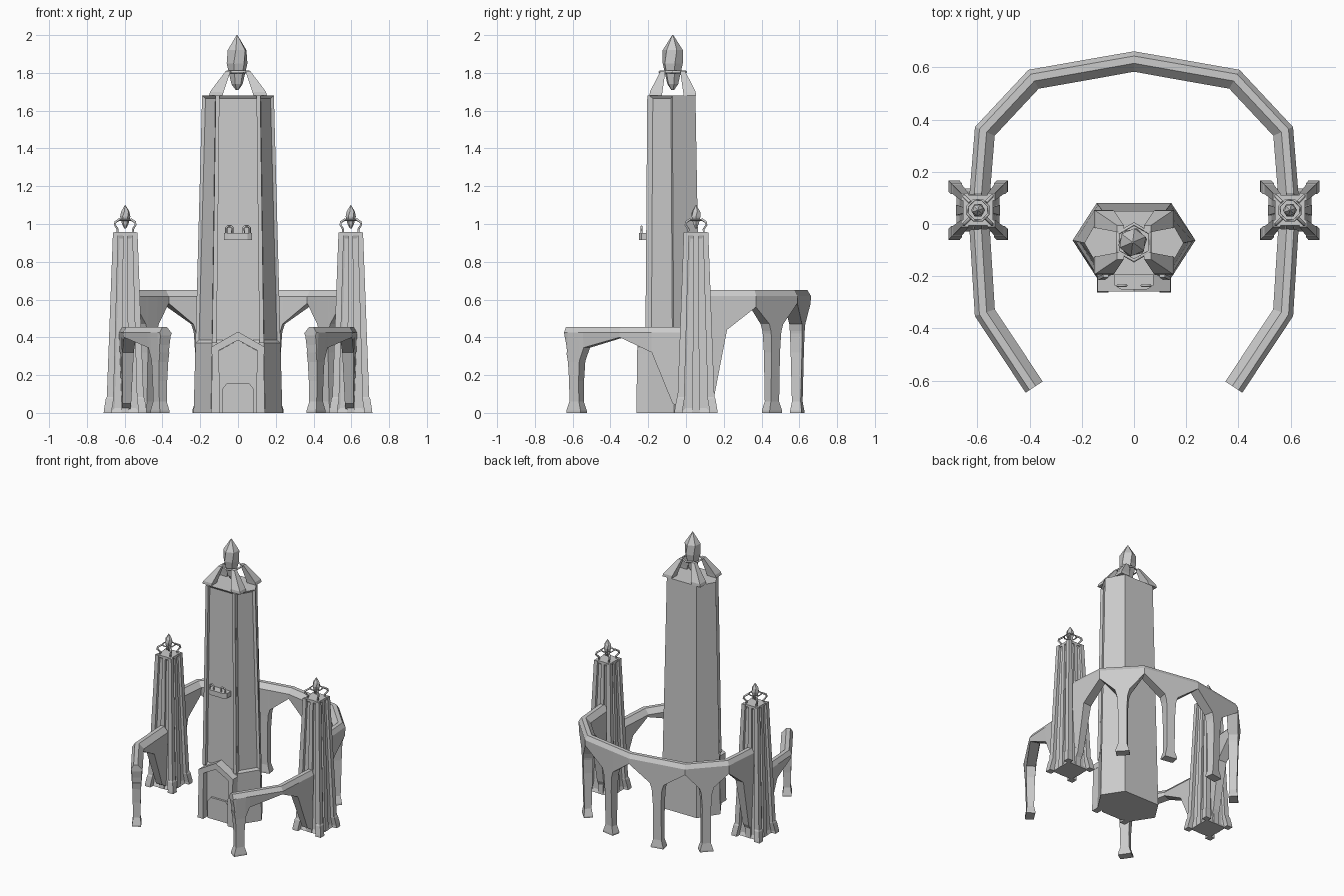
import bpy, bmesh, math
from mathutils import Vector

if "Cube" in bpy.data.objects:
    bpy.data.objects.remove(bpy.data.objects["Cube"])

def make(name, verts, faces):
    me = bpy.data.meshes.new(name)
    me.from_pydata([tuple(v) for v in verts], [], faces)
    bm = bmesh.new(); bm.from_mesh(me)
    bmesh.ops.recalc_face_normals(bm, faces=bm.faces)
    bm.to_mesh(me); bm.free()
    ob = bpy.data.objects.new(name, me)
    bpy.context.collection.objects.link(ob)
    return ob

def loft(name, rings):
    """Skin a list of equal-length point rings and cap both ends."""
    n = len(rings[0])
    verts = [p for r in rings for p in r]
    faces = [(k*n+i, k*n+(i+1) % n, (k+1)*n+(i+1) % n, (k+1)*n+i)
             for k in range(len(rings)-1) for i in range(n)]
    faces += [tuple(range(n)), tuple(range((len(rings)-1)*n, len(rings)*n))]
    return make(name, verts, faces)

def rect(cx, cy, hx, hy, z, u=Vector((1, 0)), v=Vector((0, 1))):
    c = Vector((cx, cy))
    return [(*(c + u*hx*a + v*hy*b), z) for a, b in ((-1, -1), (1, -1), (1, 1), (-1, 1))]

def ngon(cx, cy, r, z, n=6, rot=0.0):
    return [(cx + r*math.cos(rot+2*math.pi*i/n), cy + r*math.sin(rot+2*math.pi*i/n), z)
            for i in range(n)]

def box(name, x0, x1, y0, y1, z0, z1):
    return loft(name, [rect((x0+x1)/2, (y0+y1)/2, (x1-x0)/2, (y1-y0)/2, z) for z in (z0, z1)])

def extrude_y(name, outline, y0, y1):
    return loft(name, [[(x, y, z) for x, z in outline] for y in (y0, y1)])

def tube(name, pts, r, closed=False):
    cu = bpy.data.curves.new(name, 'CURVE')
    cu.dimensions = '3D'; cu.bevel_depth = r; cu.bevel_resolution = 0; cu.use_fill_caps = True
    sp = cu.splines.new('POLY'); sp.points.add(len(pts)-1); sp.use_cyclic_u = closed
    for p, q in zip(sp.points, pts):
        p.co = (*q, 1)
    ob = bpy.data.objects.new(name, cu)
    bpy.context.collection.objects.link(ob)

def inset(ob, test, thickness, depth):
    bm = bmesh.new(); bm.from_mesh(ob.data)
    bm.normal_update()
    bmesh.ops.inset_individual(bm, faces=[f for f in bm.faces if test(f)],
                               thickness=thickness, depth=-depth)
    bm.to_mesh(ob.data); bm.free()

# Main hexagonal tower with sunken panels on its three front faces
def hexring(side, half, front, back, z):
    m = (front+back)/2
    return [(-side, m, z), (-half, front, z), (half, front, z),
            (side, m, z), (half, back, z), (-half, back, z)]
tower = loft("main_tower", [hexring(.235, .143, -.205, .08, 0), hexring(.225, .138, -.203, .073, .37),
                            hexring(.19, .12, -.195, .05, 1.68)])
inset(tower, lambda f: f.normal.y < -.3 and f.calc_center_median().z > .5, .022, .012)
for s in (-1, 1):
    loft("front_rib", [rect(s*.125, -.203, .012, .012, .37), rect(s*.108, -.195, .01, .01, 1.68)])

# Crown: four prongs, a ring and the large crystal
CY = -.07
for sx in (-1, 1):
    for sy in (-1, 1):
        loft("crown_prong", [rect(sx*.118, CY+sy*.09, .036, .033, 1.68),
                             rect(sx*.112, CY+sy*.088, .036, .033, 1.70),
                             rect(sx*.052, CY+sy*.052, .013, .013, 1.81)])
tube("crown_ring", ngon(0, CY, .07, 1.805, 6, math.pi/6), .007, True)

def crystal(name, cx, cy, levels):
    loft(name, [ngon(cx, cy, r, z, 6, rot) for z, r, rot in levels])
crystal("main_crystal", -.005, CY, [(1.71, .008, .2), (1.74, .03, .2), (1.85, .056, .2),
                                    (1.92, .054, .4), (2.0, .003, .4)])

# Entrance porch with gable and low door
for s in (-1, 1):
    loft("porch_post", [rect(s*.12, -.23, .022, .033, 0), rect(s*.118, -.228, .018, .03, .34)])
extrude_y("porch_gable", [(-.14, .31), (-.14, .35), (0, .43), (.14, .35), (.14, .31), (0, .385)], -.258, -.19)
extrude_y("porch_back_panel", [(-.1, 0), (-.1, .33), (0, .385), (.1, .33), (.1, 0)], -.215, -.19)
extrude_y("door", [(-.085, 0), (-.085, .125), (-.06, .155), (.06, .155), (.085, .125), (.085, 0)], -.23, -.19)

# Balcony with two scroll rails
loft("balcony", [[(-.055, -.19, z), (-.075, -.19, z), (-.075, -.235, z), (-.05, -.25, z),
                  (.05, -.25, z), (.075, -.235, z), (.075, -.19, z)] for z in (.915, .952)])
for s in (-1, 1):
    tube("balcony_rail", [(s*.03, -.235, .95), (s*.03, -.235, .98), (s*.038, -.235, .988),
                          (s*.054, -.235, .988), (s*.062, -.235, .98), (s*.062, -.235, .95)], .006)

# Side towers
TX, TY = .597, .053
for s in (-1, 1):
    cx = s*TX
    core = loft("side_tower_core", [rect(cx, TY, .082, .082, 0), rect(cx, TY, .055, .055, .95)])
    inset(core, lambda f: abs(f.normal.z) < .5, .036, .01)
    for a in (-1, 1):
        for b in (-1, 1):
            loft("side_tower_pilaster", [rect(cx+a*.08, TY+b*.08, .018, .018, .07),
                                         rect(cx+a*.051, TY+b*.051, .014, .014, .955)])
            loft("side_tower_foot", [rect(cx+a*.092, TY+b*.092, .022, .022, 0),
                                     rect(cx+a*.092, TY+b*.092, .021, .021, .015),
                                     rect(cx+a*.082, TY+b*.082, .021, .021, .075),
                                     rect(cx+a*.08, TY+b*.08, .018, .018, .085)])
            tube("finial_arm", [(cx+a*d, TY+b*d, z) for d, z in
                                ((.042, .95), (.04, .972), (.055, .995), (.052, 1.01), (.03, 1.025))], .007)
        # Narrow rib down the middle of each face
        loft("side_tower_rib", [rect(cx+a*.076, TY, .008, .02, 0), rect(cx+a*.05, TY, .008, .012, .95)])
        loft("side_tower_rib", [rect(cx, TY+a*.076, .02, .008, 0), rect(cx, TY+a*.05, .012, .008, .95)])
    box("side_tower_cap", cx-.058, cx+.058, TY-.058, TY+.058, .94, .957)
    tube("finial_ring", ngon(cx, TY, .042, 1.022, 8, math.pi/8), .005, True)
    crystal("side_crystal", cx, TY, [(.975, .004, 0), (1.0, .017, 0), (1.04, .027, 0),
                                     (1.065, .023, .3), (1.1, .002, .3)])

# Curved arcade walls: arches peak at the path corners, legs stand between them
def thick(z):
    return .022 + .026*z

def section(p, n, top, zb):
    t = thick(zb)
    return [(*(p+n*o), z) for o, z in ((.02, top), (-.008, top), (-.04, top-.035),
                                       (-t, min(zb, top-.04)), (t, min(zb, top-.04)), (.038, top-.03))]

def leg(p, d, n, h, s):
    rings = []
    for z, w in ((0, .045), (.012, .045), (.06, .03), (h-.1, .03), (h, .036), (h+.05, .045)):
        t = thick(z) + (.008 if z < .05 else 0)
        r = rect(p.x, p.y, w, t, z, d, n)
        rings.append([(s*x, y, zz) for x, y, zz in r])
    loft("arcade_leg", rings)

def arcade(name, stations, top, legs, flip, s):
    """stations: (point, normal, underside height)."""
    loft(name, [[(s*x, y, z) for x, y, z in section(p, n, top, zb)] for p, n, zb in stations])
    for p, d, n, h in legs:
        leg(p, d, n, h, s)

def outward(a, b, flip):
    d = (b-a).normalized()
    return d, Vector((d.y, -d.x))*flip

def mitre(n1, n2):
    m = (n1+n2).normalized()
    return m / m.dot(n1)

# Tall rear half
T, V1, V2, V3 = (Vector(v) for v in ((.592, .11), (.572, .355), (.385, .555), (0, .623)))
d0, n0 = outward(T, V1, 1); d1, n1 = outward(V1, V2, 1); d2, n2 = outward(V2, V3, 1)
rear = [(T, n0, .02), (T+d0*.04, n0, .1), (T+d0*.105, n0, .44), (V1, mitre(n0, n1), .56)]
rear_legs = []
for a, b, d, n, end in ((V1, V2, d1, n1, mitre(n1, n2)), (V2, V3, d2, n2, Vector((0, 1)))):
    m = (a+b)/2
    rear += [(m-d*.05, n, .47), (m-d*.034, n, .42), (m+d*.034, n, .42), (m+d*.05, n, .47), (b, end, .58)]
    rear_legs.append((m, d, n, .42))
# Low front half
F0, F1, F2 = (Vector(v) for v in ((.592, -.02), (.572, -.34), (.383, -.625)))
e0, f0 = outward(F0, F1, -1); e1, f1 = outward(F1, F2, -1)
L = F2 - e1*.055
front = [(F0, f0, .02), (F0+e0*.05, f0, .05), (F0+e0*.16, f0, .32), (F1, mitre(f0, f1), .4),
         (L-e1*.065, f1, .345), (L-e1*.034, f1, .27), (L+e1*.034, f1, .27), (L+e1*.045, f1, .36), (F2, f1, .41)]
for s in (-1, 1):
    arcade("rear_arcade_wall", rear, .65, rear_legs, 1, s)
    arcade("front_arcade_wall", front, .455, [(L, e1, f1, .27)], -1, s)
